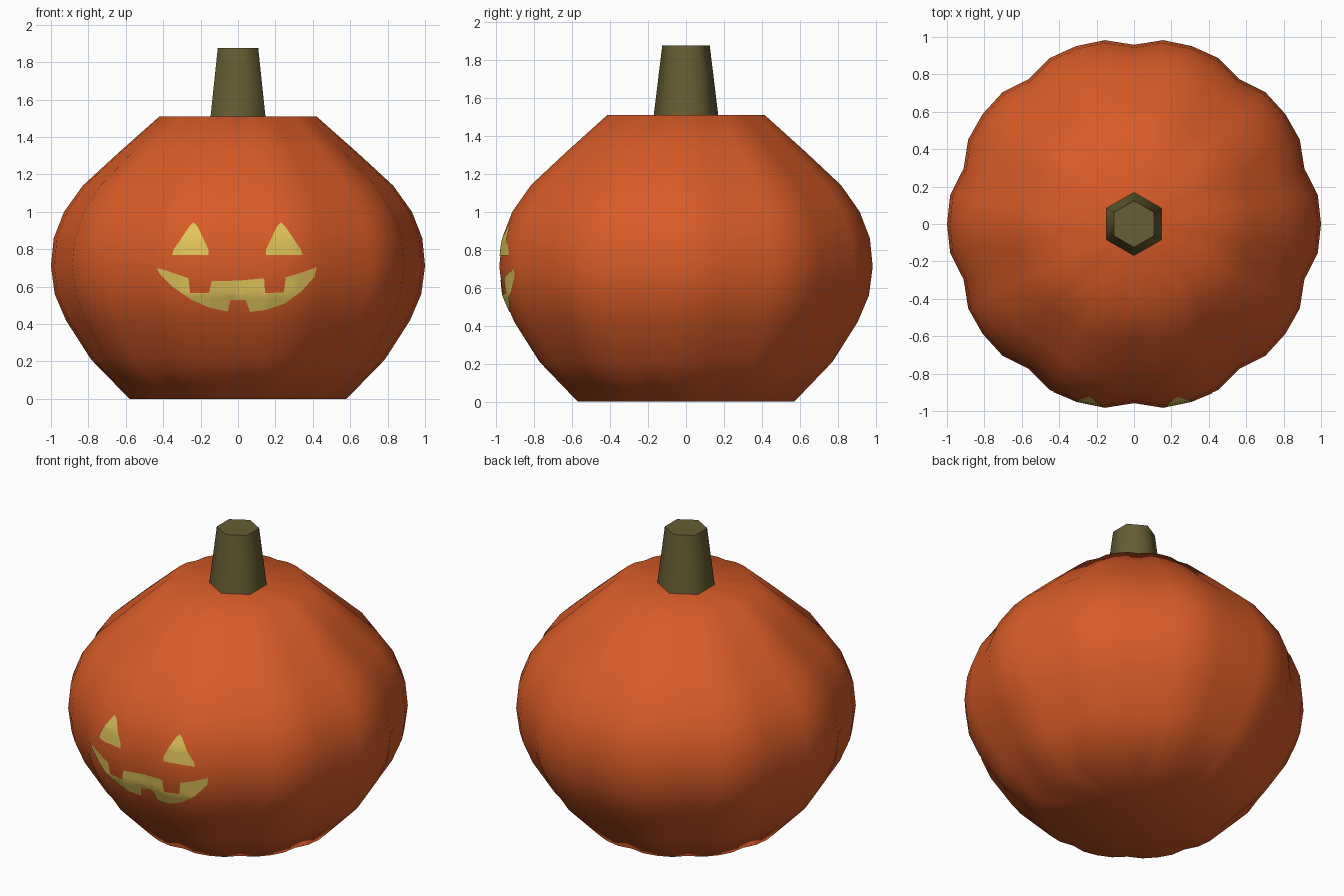
import bpy, bmesh, math
from mathutils import Vector
from mathutils.bvhtree import BVHTree

if "Cube" in bpy.data.objects:
    bpy.data.objects.remove(bpy.data.objects["Cube"])


def material(name, rgb):
    m = bpy.data.materials.new(name)
    m.diffuse_color = (*rgb, 1)
    m.use_nodes = True
    m.node_tree.nodes["Principled BSDF"].inputs["Base Color"].default_value = m.diffuse_color
    return m


ORANGE = material("pumpkin orange", (0.69, 0.105, 0.02))
OLIVE = material("stem olive", (0.135, 0.11, 0.033))
YELLOW = material("glow yellow", (0.76, 0.56, 0.105))


def add_object(name, bm, mat, angle=60):
    mesh = bpy.data.meshes.new(name)
    bm.to_mesh(mesh)
    ob = bpy.data.objects.new(name, mesh)
    bpy.context.collection.objects.link(ob)
    mesh.materials.append(mat)
    bpy.ops.object.select_all(action='DESELECT')
    ob.select_set(True)
    bpy.context.view_layer.objects.active = ob
    bpy.ops.object.shade_smooth_by_angle(angle=math.radians(angle))
    return ob


# Pumpkin body: profile (radius, z) swept around with ten lobes
PROFILE = [(0.58, 0), (0.785, 0.21), (0.92, 0.42), (0.98, 0.56), (1.0, 0.71),
           (0.985, 0.86), (0.93, 1.0), (0.83, 1.14), (0.64, 1.315), (0.42, 1.51)]
LOBES, PER_LOBE = 10, 4
LOBE_SCALE = [0.958, 0.995, 1.0, 0.995]
N = LOBES * PER_LOBE

body = bmesh.new()
rings = []
for r, z in PROFILE:
    ring = []
    for i in range(N):
        a = -math.pi / 2 + 2 * math.pi * i / N
        s = r * LOBE_SCALE[i % PER_LOBE]
        ring.append(body.verts.new((s * math.cos(a), s * math.sin(a), z)))
    rings.append(ring)
for low, high in zip(rings, rings[1:]):
    for i in range(N):
        j = (i + 1) % N
        body.faces.new((low[i], low[j], high[j], high[i]))
for ring, z in ((rings[0], 0), (rings[-1], 1.51)):
    centre = body.verts.new((0, 0, z))
    for i in range(N):
        body.faces.new((ring[i], ring[(i + 1) % N], centre))
bmesh.ops.recalc_face_normals(body, faces=body.faces)
add_object("pumpkin_body", body, ORANGE)
surface = BVHTree.FromBMesh(body)

# Tapered six-sided stem
stem = bmesh.new()
bmesh.ops.create_cone(stem, cap_ends=True, segments=6, radius1=0.17, radius2=0.125, depth=0.37)
bmesh.ops.translate(stem, verts=stem.verts, vec=(0, 0, 1.69))
add_object("stem", stem, OLIVE, 65)


# Face pieces: outlines in x and z, sliced finely and laid onto the body
def face_piece(name, outline):
    bm = bmesh.new()
    face = bm.faces.new([bm.verts.new((x, -2, z)) for x, z in outline])
    bmesh.ops.triangulate(bm, faces=[face])
    for axis, start, end in ((0, -0.45, 0.45), (2, 0.44, 0.98)):
        normal = Vector((axis == 0, 0, axis == 2))
        for k in range(round((end - start) / 0.03) + 1):
            bmesh.ops.bisect_plane(bm, geom=bm.verts[:] + bm.edges[:] + bm.faces[:],
                                   plane_co=normal * (start + 0.03 * k), plane_no=normal)
    bmesh.ops.triangulate(bm, faces=bm.faces[:])
    for v in bm.verts:
        hit = surface.ray_cast(v.co, Vector((0, 1, 0)))[0]
        v.co.y = hit.y - 0.005
    for f in bm.faces:
        f.normal_update()
        if f.normal.y > 0:
            f.normal_flip()
    add_object(name, bm, YELLOW)


EYE = [(0.15, 0.77), (0.345, 0.77), (0.335, 0.80), (0.25, 0.925), (0.23, 0.945),
       (0.21, 0.925), (0.15, 0.80)]
face_piece("right_eye", EYE)
face_piece("left_eye", [(-x - 0.008, z) for x, z in EYE])

MOUTH = [(-0.435, 0.70), (-0.38, 0.685), (-0.265, 0.645), (-0.255, 0.565), (-0.155, 0.565),
         (-0.14, 0.63), (0, 0.632), (0.14, 0.645), (0.145, 0.565), (0.245, 0.57),
         (0.255, 0.65), (0.34, 0.675), (0.42, 0.705), (0.41, 0.655), (0.34, 0.575),
         (0.25, 0.51), (0.15, 0.475), (0.065, 0.465), (0.045, 0.53), (-0.04, 0.53),
         (-0.055, 0.467), (-0.15, 0.487), (-0.25, 0.53), (-0.35, 0.60), (-0.42, 0.67)]
face_piece("mouth", MOUTH)
